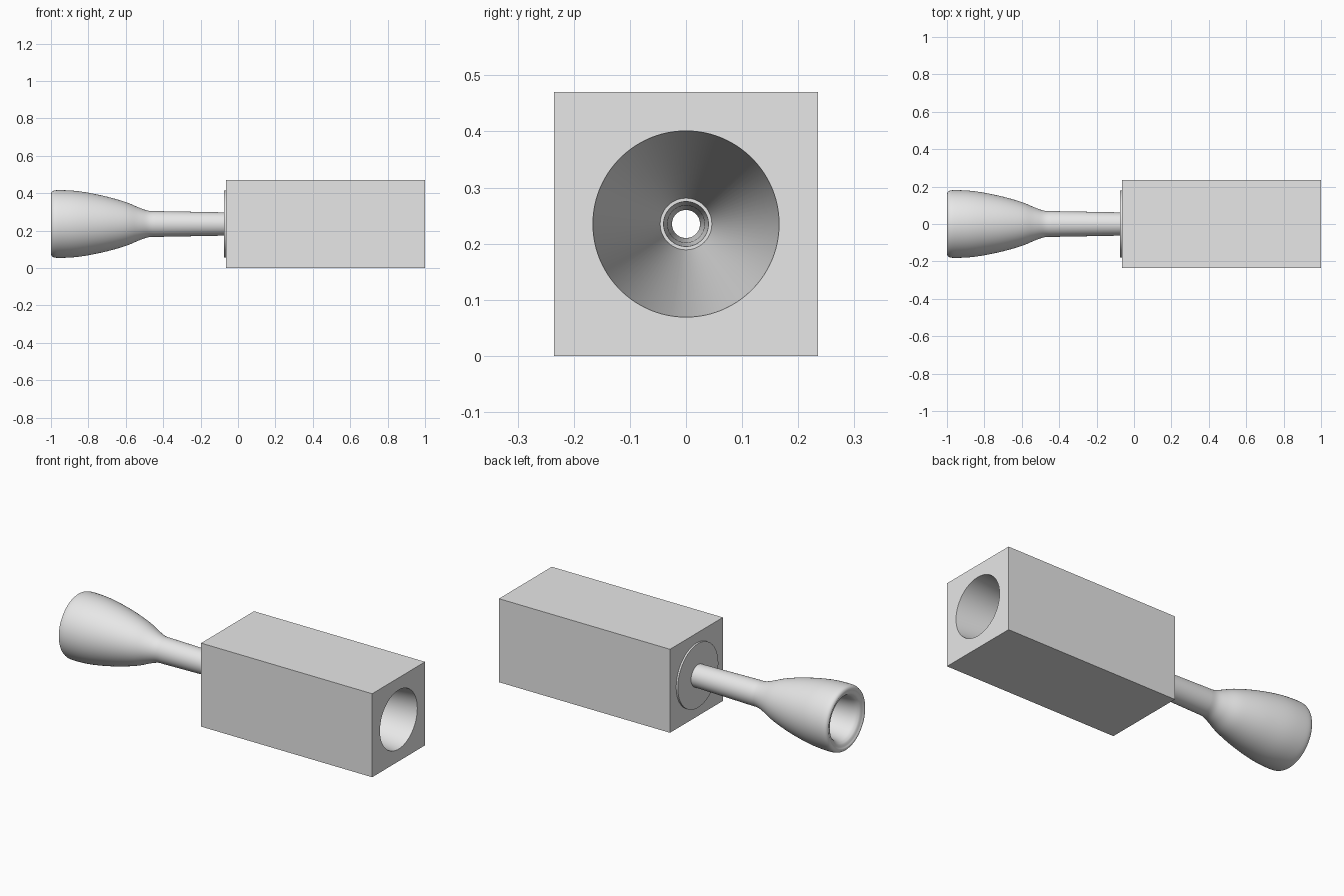
import bpy, bmesh, math

cube = bpy.data.objects.get("Cube")
if cube:
    bpy.data.objects.remove(cube)

AXIS_Z = 0.235
HALF = 0.235
BACK, FRONT = -0.065, 1.0
SEGMENTS = 96

grey = bpy.data.materials.new("plain_grey")
grey.use_nodes = True
grey.diffuse_color = (0.8, 0.8, 0.8, 1)
grey.node_tree.nodes["Principled BSDF"].inputs["Base Color"].default_value = (0.8, 0.8, 0.8, 1)


def finish(name, bm):
    bmesh.ops.recalc_face_normals(bm, faces=bm.faces)
    mesh = bpy.data.meshes.new(name)
    bm.to_mesh(mesh)
    bm.free()
    mesh.materials.append(grey)
    obj = bpy.data.objects.new(name, mesh)
    bpy.context.collection.objects.link(obj)
    bpy.ops.object.select_all(action='DESELECT')
    obj.select_set(True)
    bpy.context.view_layer.objects.active = obj
    bpy.ops.object.shade_smooth_by_angle(angle=math.radians(35))
    return obj


def ring(bm, x, r):
    angles = [2 * math.pi * i / SEGMENTS for i in range(SEGMENTS)]
    return [bm.verts.new((x, r * math.cos(a), AXIS_Z + r * math.sin(a))) for a in angles]


def lathe(name, profile):
    """Closed (x, radius) profile turned around the long axis."""
    bm = bmesh.new()
    rings = [ring(bm, x, r) for x, r in profile]
    for a, b in zip(rings, rings[1:] + rings[:1]):
        for i in range(SEGMENTS):
            j = (i + 1) % SEGMENTS
            bm.faces.new((a[i], a[j], b[j], b[i]))
    return finish(name, bm)


def smooth(points, steps=5):
    """Catmull-Rom curve through the points."""
    pts = [points[0]] + points + [points[-1]]
    out = []
    for p0, p1, p2, p3 in zip(pts, pts[1:], pts[2:], pts[3:]):
        for k in range(steps):
            t = k / steps
            out.append(tuple(
                0.5 * (2 * b + (c - a) * t + (2 * a - 5 * b + 4 * c - d) * t ** 2
                       + (3 * b - a - 3 * c + d) * t ** 3)
                for a, b, c, d in zip(p0, p1, p2, p3)))
    return out + [points[-1]]


# Square block with a conical bore running through it
bm = bmesh.new()
loops = []
for x, r in ((BACK, 0.046), (FRONT, 0.166)):
    hole = ring(bm, x, r)
    square = []
    for i in range(SEGMENTS):
        a = 2 * math.pi * i / SEGMENTS
        k = HALF / max(abs(math.cos(a)), abs(math.sin(a)))
        square.append(bm.verts.new((x, k * math.cos(a), AXIS_Z + k * math.sin(a))))
    loops.append((hole, square))
(h0, s0), (h1, s1) = loops
for a, b in ((h0, h1), (h1, s1), (s1, s0), (s0, h0)):
    for i in range(SEGMENTS):
        j = (i + 1) % SEGMENTS
        bm.faces.new((a[i], a[j], b[j], b[i]))
finish("block", bm)

# Thin round plate on the back of the block
lathe("end_plate", [(BACK, 0.046), (BACK, 0.18), (BACK - 0.01, 0.18), (BACK - 0.01, 0.046)])

# Mouthpiece: rounded rim, flared cup, slim shank and open bore
outer = smooth([(-0.995, 0.15), (-1.0, 0.162), (-0.99, 0.176), (-0.96, 0.181),
                (-0.88, 0.178), (-0.8, 0.167), (-0.7, 0.146), (-0.6, 0.117),
                (-0.53, 0.088), (-0.48, 0.071), (-0.44, 0.069)])
cup = smooth([(-0.5, 0.025), (-0.56, 0.028), (-0.64, 0.052), (-0.76, 0.088),
              (-0.88, 0.107), (-0.96, 0.118), (-0.985, 0.13), (-0.993, 0.142)])
shank = [(BACK, 0.062), (BACK, 0.04), (-0.2, 0.033)]
lathe("mouthpiece", outer + shank + cup)
